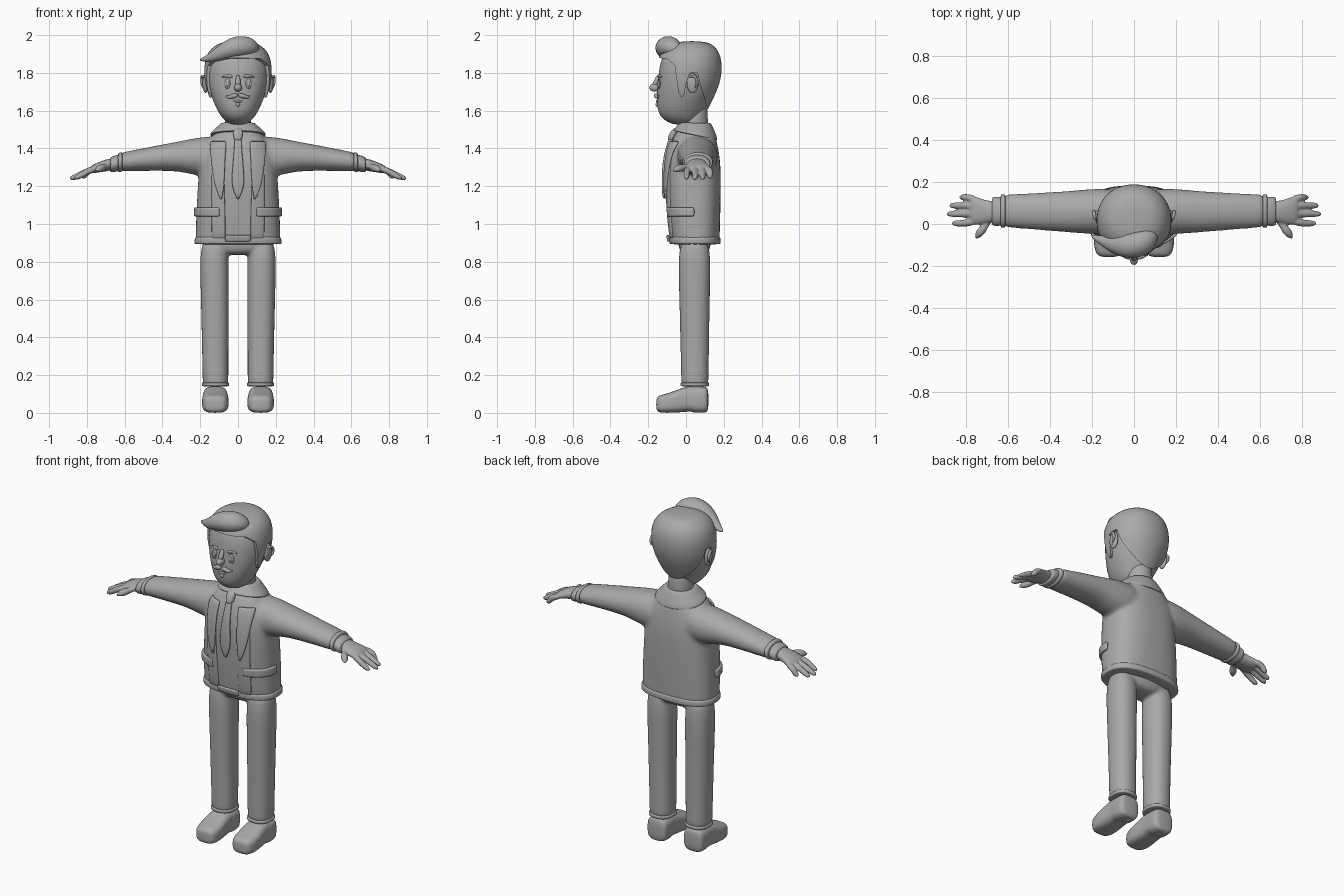
import bpy, bmesh, math
from mathutils import Vector
from mathutils.bvhtree import BVHTree

if "Cube" in bpy.data.objects:
    bpy.data.objects.remove(bpy.data.objects["Cube"], do_unlink=True)

clay = bpy.data.materials.new("plain_grey")
clay.use_nodes = True
clay.diffuse_color = (0.4, 0.4, 0.4, 1)
clay.node_tree.nodes["Principled BSDF"].inputs["Base Color"].default_value = clay.diffuse_color


def skin(bm, rings, close=True):
    """Bridge equal rings of points into a tube and cap its ends."""
    loops = [[bm.verts.new(p) for p in ring] for ring in rings]
    n = len(loops[0])
    for a, b in zip(loops, loops[1:]):
        for i in range(n):
            bm.faces.new((a[i], a[(i + 1) % n], b[(i + 1) % n], b[i]))
    if close:
        bm.faces.new(loops[0])
        bm.faces.new(loops[-1])


def loft(bm, axis, rings, power=2.3, n=20, flip=1, close=True):
    """Rings are (place on axis, centre a, centre b, radius a, radius b)."""
    out = []
    for t, ca, cb, ra, rb in rings:
        ring = []
        for i in range(n):
            c, s = math.cos(math.tau * i / n), math.sin(math.tau * i / n)
            a = ca + ra * math.copysign(abs(c) ** (2 / power), c)
            b = cb + rb * math.copysign(abs(s) ** (2 / power), s)
            p = {"X": (t, a, b), "Y": (a, t, b), "Z": (a, b, t)}[axis]
            ring.append((p[0] * flip, p[1], p[2]))
        out.append(ring)
    skin(bm, out, close)


def tube(bm, pts, radii, flat=1.0, flip=1, n=10):
    """Tapered tube along a path."""
    pts = [Vector((p[0] * flip, p[1], p[2])) for p in pts]
    out = []
    for i, (p, r) in enumerate(zip(pts, radii)):
        d = (pts[min(i + 1, len(pts) - 1)] - pts[max(i - 1, 0)]).normalized()
        u = d.cross(Vector((0, 1, 0)) if abs(d.y) < 0.8 else Vector((0, 0, 1))).normalized()
        v = d.cross(u)
        out.append([p + u * r * math.cos(math.tau * k / n) + v * r * flat * math.sin(math.tau * k / n)
                    for k in range(n)])
    skin(bm, out)


def ball(bm, centre, size):
    made = bmesh.ops.create_uvsphere(bm, u_segments=20, v_segments=12, radius=1)["verts"]
    for v in made:
        v.co = Vector(a * b for a, b in zip(v.co, size)) + Vector(centre)


def finish(name, bm, subdiv=2, voxel=0, smooth=0, thick=0):
    bmesh.ops.recalc_face_normals(bm, faces=bm.faces)
    me = bpy.data.meshes.new(name)
    bm.to_mesh(me)
    bm.free()
    me.materials.append(clay)
    ob = bpy.data.objects.new(name, me)
    bpy.context.collection.objects.link(ob)
    me.polygons.foreach_set("use_smooth", [True] * len(me.polygons))
    if thick:
        m = ob.modifiers.new("thickness", "SOLIDIFY")
        m.thickness, m.offset = thick, 0
    if subdiv:
        m = ob.modifiers.new("rounding", "SUBSURF")
        m.levels = m.render_levels = subdiv
    if voxel:
        m = ob.modifiers.new("blend", "REMESH")
        m.mode, m.voxel_size, m.use_smooth_shade = "VOXEL", voxel, True
    if smooth:
        m = ob.modifiers.new("soften", "SMOOTH")
        m.factor, m.iterations = 0.5, smooth
    return ob


def surface(ob):
    bpy.context.view_layer.update()
    return BVHTree.FromObject(ob, bpy.context.evaluated_depsgraph_get())


def front(tree, x, z, lift=0.0):
    hit = tree.ray_cast(Vector((x, -1, z)), Vector((0, 1, 0)))[0]
    return Vector((x, (hit.y if hit else -0.04) - lift, z))


def plate(name, tree, rows, lift, thick, sides=(1,), cols=5):
    """Cloth panel laid on the front; rows are (z, x from, x to)."""
    bm = bmesh.new()
    for s in sides:
        grid = [[bm.verts.new(front(tree, s * (a + (b - a) * i / cols), z, lift)) for i in range(cols + 1)]
                for z, a, b in rows]
        for r, q in zip(grid, grid[1:]):
            for i in range(cols):
                bm.faces.new((r[i], r[i + 1], q[i + 1], q[i]))
    return finish(name, bm, 1, thick=thick)


# Jacket: body and sleeves blended together
bm = bmesh.new()
loft(bm, "Z", [(0.895, 0, .048, .222, .127), (0.9, 0, .048, .224, .13), (1.0, 0, .043, .225, .138),
               (1.2, 0, .038, .214, .148), (1.32, 0, .038, .205, .146), (1.41, 0, .04, .185, .13),
               (1.47, 0, .047, .135, .108), (1.51, 0, .05, .085, .09)], 2.6, 28)
for s in (1, -1):
    loft(bm, "X", [(.05, .06, 1.36, .11, .11), (.2, .06, 1.355, .11, .108), (.3, .058, 1.36, .1, .08),
                   (.45, .06, 1.347, .09, .066), (.6, .062, 1.33, .08, .052), (.63, .062, 1.327, .078, .05)],
         2.1, flip=s)
jacket = finish("jacket", bm, 2, 0.01, 12)
cloth = surface(jacket)

# Jacket hem and sleeve cuffs
bm = bmesh.new()
loft(bm, "Z", [(.892, 0, .048, .226, .13), (.895, 0, .048, .232, .136), (.92, 0, .047, .232, .138),
               (.945, 0, .046, .222, .132)], 2.6, 28)
finish("jacket_hem", bm)
bm = bmesh.new()
for s in (1, -1):
    loft(bm, "X", [(.61, .062, 1.329, .076, .047), (.615, .062, 1.329, .081, .053),
                   (.632, .062, 1.325, .081, .052), (.636, .062, 1.324, .074, .046)], 2.1, flip=s)
    loft(bm, "X", [(.63, .06, 1.325, .068, .043), (.64, .06, 1.322, .07, .045), (.672, .06, 1.314, .07, .042),
                   (.678, .06, 1.312, .06, .035)], 2.1, flip=s)
finish("cuffs", bm)

# Front panels, lapels, middle hem and tie
plate("jacket_fronts", cloth, [(.915, .065, .14), (1.0, .066, .14), (1.1, .068, .14), (1.2, .072, .14),
                               (1.3, .075, .14), (1.4, .075, .13)], .002, .012, (1, -1))
plate("lapels", cloth, [(1.13, .085, .092), (1.18, .075, .115), (1.26, .07, .135), (1.36, .066, .145),
                        (1.41, .062, .15), (1.44, .06, .145)], .012, .014, (1, -1))
plate("middle_hem", cloth, [(.908, -.068, .068), (.915, -.07, .07), (.935, -.07, .07), (.942, -.068, .068)],
      .012, .014)
plate("tie", cloth, [(1.13, -.004, .004), (1.2, -.037, .037), (1.28, -.031, .031), (1.36, -.024, .024),
                     (1.44, -.018, .018), (1.455, -.018, .018)], .014, .016)
bm = bmesh.new()
loft(bm, "Z", [(1.44, 0, -.083, .017, .014), (1.46, 0, -.077, .025, .02), (1.495, 0, -.06, .027, .02),
               (1.51, 0, -.045, .018, .014)])
finish("tie_knot", bm)

# Pockets wrap round the front corners
bm = bmesh.new()
for s in (1, -1):
    grid = []
    for z in (1.04, 1.048, 1.08, 1.088):
        row = []
        for i in range(8):
            a = -math.radians(56) + i * math.radians(8)
            d = Vector((s * math.cos(a), math.sin(a), 0))
            hit = cloth.ray_cast(Vector((0, .045, z)) + d, -d)[0]
            row.append(bm.verts.new(hit + d * .006))
        grid.append(row)
    for r, q in zip(grid, grid[1:]):
        for i in range(7):
            bm.faces.new((r[i], r[i + 1], q[i + 1], q[i]))
finish("pocket_flaps", bm, 1, thick=.018)

# Folded collar and neck
bm = bmesh.new()
loft(bm, "Z", [(1.455, 0, .05, .13, .105), (1.452, 0, .05, .15, .118), (1.465, 0, .05, .148, .116),
               (1.505, 0, .05, .105, .093), (1.525, 0, .05, .085, .08), (1.515, 0, .05, .072, .07)], 2.1, 24)
for v in bm.verts:
    v.co.z += .015 - .22 * (v.co.y - .05) * (1.53 - v.co.z) / .08
finish("collar", bm)
bm = bmesh.new()
loft(bm, "Z", [(1.45, 0, .048, .072, .072), (1.55, 0, .048, .07, .068), (1.66, 0, .045, .072, .07)], 2)
finish("neck", bm)

# Trousers: two legs blended into hips
bm = bmesh.new()
loft(bm, "Z", [(.835, 0, .045, .09, .06), (.86, 0, .045, .17, .085), (.95, 0, .045, .19, .095)])
for s in (1, -1):
    loft(bm, "Z", [(.145, .119, .047, .068, .072), (.15, .119, .047, .069, .073), (.4, .121, .046, .071, .077),
                   (.7, .124, .045, .076, .084), (.95, .126, .045, .079, .09)], flip=s)
finish("trousers", bm, 2, 0.01, 6)
bm = bmesh.new()
for s in (1, -1):
    loft(bm, "Z", [(.14, .119, .047, .069, .073), (.143, .119, .047, .073, .077), (.158, .119, .047, .073, .077),
                   (.162, .119, .047, .069, .073)], flip=s)
finish("trouser_hems", bm)

# Shoes
bm = bmesh.new()
for s in (1, -1):
    loft(bm, "Y", [(-.158, .12, .045, .035, .028), (-.145, .12, .047, .06, .046), (-.1, .12, .051, .072, .051),
                   (-.05, .12, .061, .07, .06), (0, .12, .073, .066, .067), (.03, .12, .074, .065, .067),
                   (.045, .12, .07, .066, .07), (.1, .12, .07, .066, .07), (.12, .12, .07, .052, .062)],
         3.2, 24, flip=s)
finish("shoes", bm)

# Hands: palm, fingers and thumb blended
bm = bmesh.new()
for s in (1, -1):
    loft(bm, "X", [(.65, .06, 1.32, .052, .034), (.7, .057, 1.31, .052, .032), (.75, .062, 1.297, .07, .026),
                   (.79, .066, 1.284, .066, .019)], 2.2, flip=s)
    for y, root, tip in ((.127, .118, .832), (.088, .085, .88), (.048, .05, .892), (.003, .015, .868)):
        tube(bm, [(.75, root, 1.296), (.8, y, 1.279), (tip - .02, y, 1.336 - .092 * tip / .892),
                  (tip, y, 1.332 - .092 * tip / .892)], (.019, .018, .016, .009), flip=s)
    tube(bm, [(.68, .03, 1.31), (.715, -.02, 1.3), (.745, -.055, 1.288), (.753, -.072, 1.282)],
         (.028, .024, .02, .011), flip=s)
finish("hands", bm, 2, 0.005, 4)

# Head, and a hair cap trimmed by a hairline
profile = [(1.525, -.06, .04, .03), (1.54, -.1, .07, .062), (1.57, -.14, .085, .092), (1.62, -.155, .11, .12),
           (1.7, -.155, .15, .152), (1.78, -.148, .177, .168), (1.86, -.138, .178, .165),
           (1.92, -.105, .15, .13), (1.955, -.04, .1, .065)]


def head_shape(grow):
    bm = bmesh.new()
    loft(bm, "Z", [(z + grow * (z > 1.8), 0, (a + b) / 2, r + grow, (b - a) / 2 + grow)
                   for z, a, b, r in profile], 2.1, 24)
    return bm


head = finish("head", head_shape(0))
face = surface(head)
hairline = [(-.3, 2.1), (-.3, 1.89), (-.1, 1.875), (-.06, 1.84), (-.052, 1.78), (-.04, 1.7), (-.025, 1.67),
            (-.01, 1.68), (0, 1.74), (.02, 1.8), (.06, 1.8), (.08, 1.72), (.1, 1.66), (.115, 1.6),
            (.3, 1.6), (.3, 2.1)]
bm = bmesh.new()
skin(bm, [[(x, y, z) for y, z in hairline] for x in (-.4, .4)])
cutter = finish("hairline_cutter", bm, 0)
cutter.hide_render = True
cutter.hide_set(True)
hair = finish("hair", head_shape(.014))
trim = hair.modifiers.new("hairline", "BOOLEAN")
trim.operation, trim.object, trim.solver = "INTERSECT", cutter, "EXACT"
edge = hair.modifiers.new("crisp", "EDGE_SPLIT")
edge.split_angle = math.radians(40)

# Swept forelock
bm = bmesh.new()
tube(bm, [(-.205, -.055, 1.868), (-.15, -.08, 1.876), (-.09, -.1, 1.905), (-.03, -.105, 1.932),
          (.03, -.095, 1.942), (.075, -.07, 1.935), (.1, -.035, 1.91)],
     (.006, .022, .042, .058, .06, .048, .018), 1.1, n=14)
finish("forelock", bm)

# Ears and nose
bm = bmesh.new()
for s in (1, -1):
    ball(bm, (s * .172, .035, 1.745), (.016, .032, .052))
    tube(bm, [(.183, .03, 1.71), (.189, .058, 1.73), (.192, .062, 1.765), (.189, .04, 1.79), (.183, .015, 1.775)],
         (.006, .008, .009, .008, .006), flip=s)
ball(bm, (0, -.165, 1.722), (.021, .03, .022))
tube(bm, [(0, -.143, 1.79), (0, -.155, 1.76), (0, -.172, 1.725)], (.01, .014, .016))
finish("ears_and_nose", bm, 1)

# Eyes, brows, moustache and chin tuft
bm = bmesh.new()
for s in (1, -1):
    ball(bm, front(face, s * .055, 1.742), (.017, .008, .027))
    ball(bm, front(face, s * .055, 1.742, .006), (.009, .005, .016))
finish("eyes", bm, 0)
bm = bmesh.new()
for s in (1, -1):
    tube(bm, [front(face, x, z, .003) for x, z in ((.028, 1.778), (.055, 1.787), (.088, 1.778))],
         (.009, .009, .004), .7, s)
finish("brows", bm)
bm = bmesh.new()
for s in (1, -1):
    tube(bm, [front(face, x, z, .008) for x, z in ((0, 1.682), (.025, 1.68), (.05, 1.668), (.068, 1.68))],
         (.01, .015, .009, .003), .9, s)
tube(bm, [front(face, x, 1.65, .002) for x in (-.026, 0, .026)], (.004, .008, .004))
ball(bm, front(face, 0, 1.632), (.011, .01, .011))
finish("moustache_and_chin_tuft", bm)
